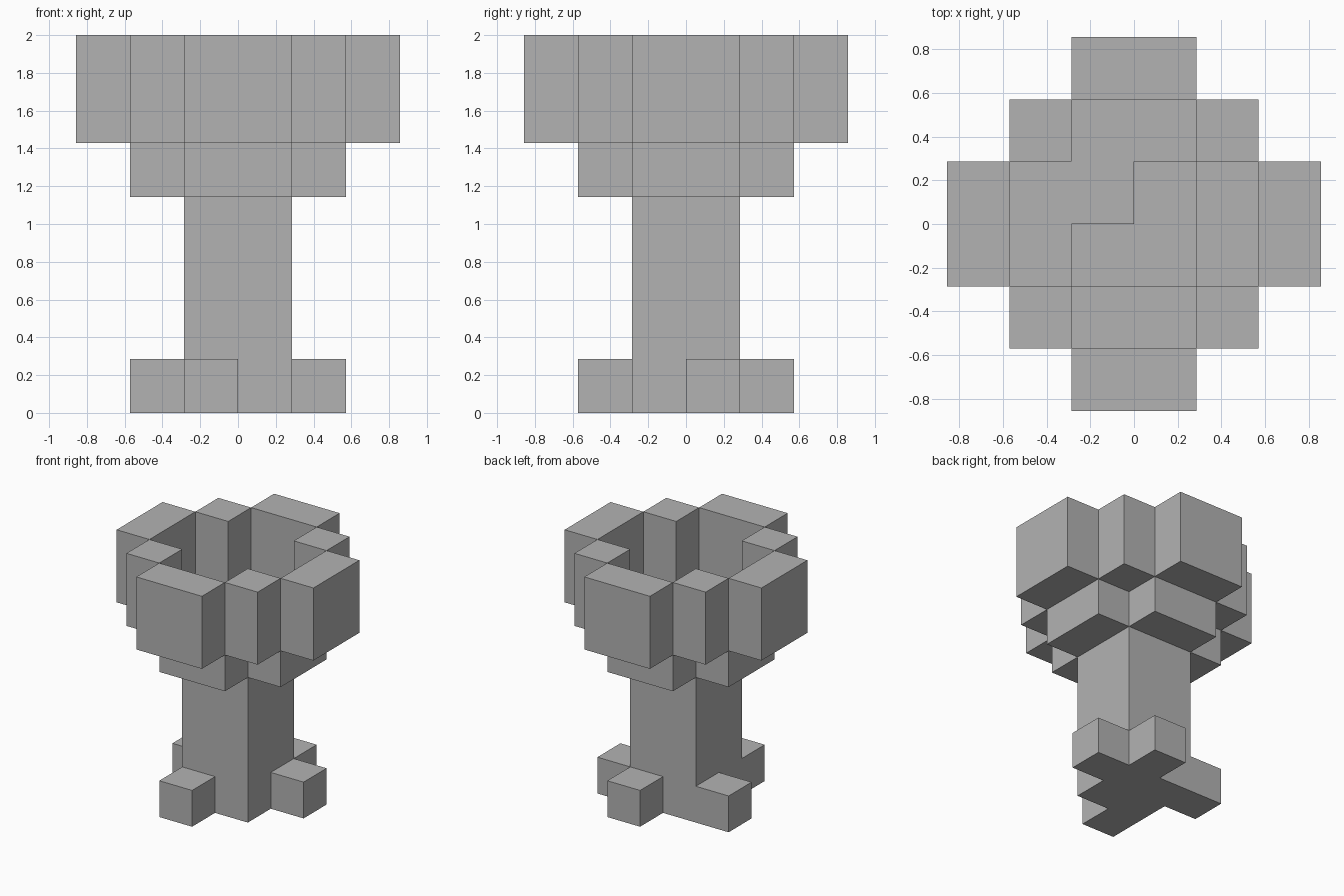
import bpy, bmesh, math
from itertools import product
from mathutils import Vector

U = 2 / 7  # edge of one block

if "Cube" in bpy.data.objects:
    bpy.data.objects.remove(bpy.data.objects["Cube"], do_unlink=True)

stone = bpy.data.materials.new("plain grey")
stone.use_nodes = True
grey = (0.45, 0.45, 0.45, 1)
stone.diffuse_color = grey
stone.node_tree.nodes["Principled BSDF"].inputs["Base Color"].default_value = grey


def block(x, y, z):
    """All unit cells inside the given x, y and z ranges."""
    return set(product(range(*x), range(*y), range(*z)))


def cross(reach, z):
    """Plus-shaped layer, two cells wide, reaching out on both axes."""
    wide, narrow = (-reach, reach), (-1, 1)
    return block(wide, narrow, z) | block(narrow, wide, z)


trunk = block((-1, 1), (-1, 1), (0, 4))

# Collar with a three-cell hollow in its middle
collar = cross(2, (4, 5)) - block((-1, 1), (-1, 1), (4, 5))
collar.add((-1, 0, 4))

# Open rim: four broad panels joined by corner posts
rim = (cross(3, (5, 7)) | block((-2, 2), (-2, 2), (5, 7))) - cross(2, (5, 7))

parts = {
    "trunk": trunk,
    "bowl_collar": collar,
    "bowl_rim": rim,
    "front_foot": {(-1, -2, 0)},
    "back_foot": {(0, 1, 0)},
    "left_foot": {(1, 0, 0)},
    "right_foot": {(-2, 0, 0)},
}
solid = set().union(*parts.values())


def build(name, cells):
    """Skin the exposed sides of the cells and merge flat areas."""
    bm = bmesh.new()
    for cell in sorted(cells):
        centre = Vector(cell) + Vector((0.5, 0.5, 0.5))
        for axis, sign in product(range(3), (-1, 1)):
            normal = Vector((0, 0, 0))
            normal[axis] = sign
            if tuple(int(c + n) for c, n in zip(cell, normal)) in solid:
                continue
            side = Vector((0, 0, 0))
            side[(axis + 1) % 3] = 0.5
            up = normal.cross(side)
            mid = centre + normal / 2
            corners = (mid - side - up, mid + side - up,
                       mid + side + up, mid - side + up)
            bm.faces.new([bm.verts.new(c * U) for c in corners])
    bmesh.ops.remove_doubles(bm, verts=bm.verts, dist=U / 100)
    bmesh.ops.dissolve_limit(bm, angle_limit=math.radians(1),
                             verts=bm.verts, edges=bm.edges)
    mesh = bpy.data.meshes.new(name)
    bm.to_mesh(mesh)
    bm.free()
    mesh.materials.append(stone)
    bpy.context.collection.objects.link(bpy.data.objects.new(name, mesh))


for name, cells in parts.items():
    build(name, cells)
